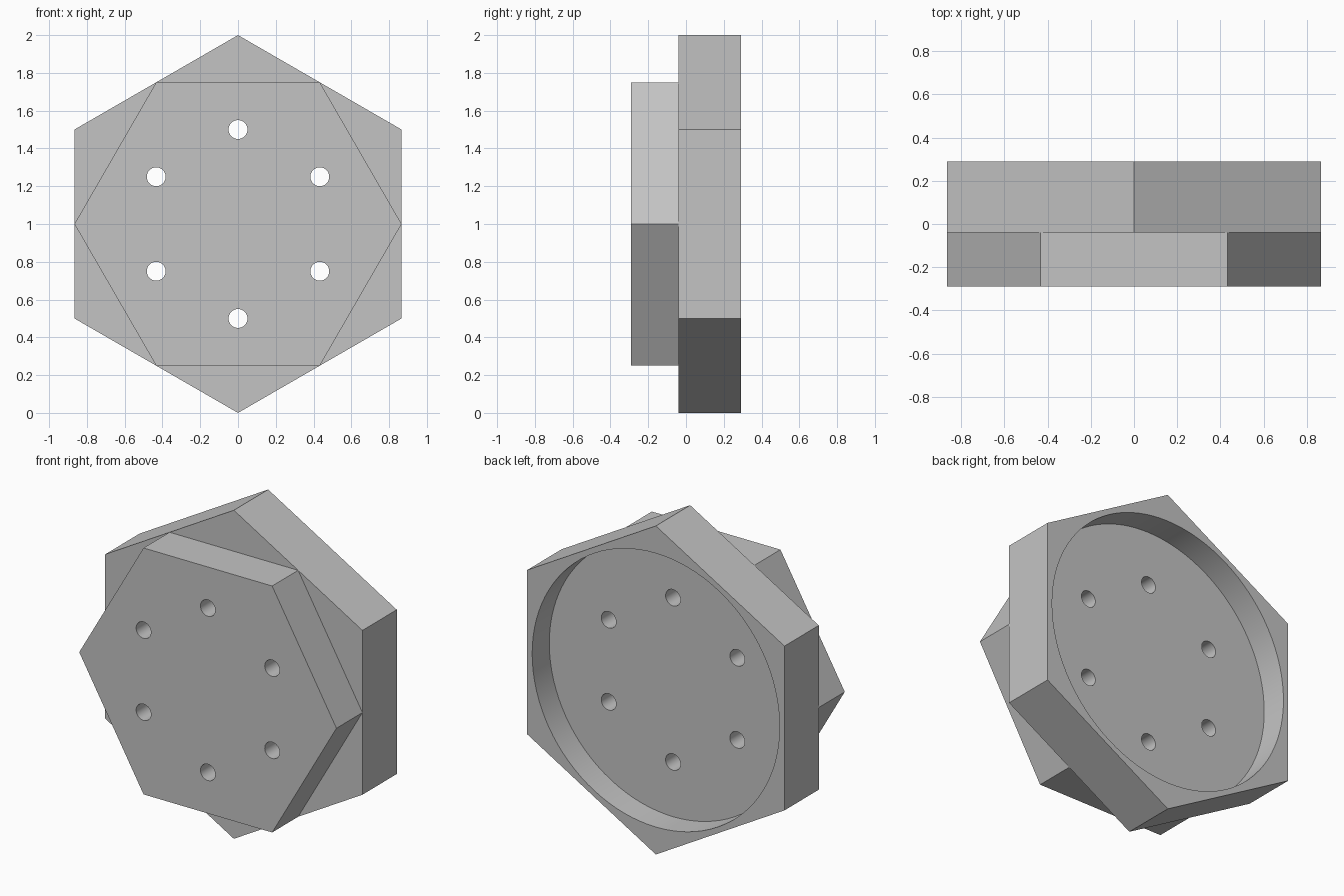
import bpy
import math

if "Cube" in bpy.data.objects:
    bpy.data.objects.remove(bpy.data.objects["Cube"], do_unlink=True)

FRONT, STEP, FLOOR, BACK = -0.29, -0.04, 0.125, 0.29
CENTRE_Z = 1.0

grey = bpy.data.materials.new("plain grey")
grey.use_nodes = True
colour = (0.55, 0.55, 0.55, 1)
grey.diffuse_color = colour
grey.node_tree.nodes["Principled BSDF"].inputs["Base Color"].default_value = colour


def prism(name, sides, radius, y0, y1, spin=0, x=0, z=CENTRE_Z):
    """Upright prism whose axis runs front to back."""
    bpy.ops.mesh.primitive_cylinder_add(
        vertices=sides, radius=radius, depth=y1 - y0,
        location=(x, (y0 + y1) / 2, z),
        rotation=(math.radians(90), math.radians(spin), 0))
    obj = bpy.context.object
    obj.name = name
    obj.data.materials.append(grey)
    return obj


def cut(target, cutters):
    """Subtract each cutter from the target."""
    bpy.context.view_layer.update()
    bpy.context.view_layer.objects.active = target
    for cutter in cutters:
        mod = target.modifiers.new("cut", "BOOLEAN")
        mod.operation = "DIFFERENCE"
        mod.solver = "EXACT"
        mod.object = cutter
        bpy.ops.object.modifier_apply(modifier=mod.name)


# Two stacked hexagonal plates, the front one turned by half a side
back_plate = prism("back_plate", 6, 1, STEP, BACK)
front_plate = prism("front_plate", 6, math.cos(math.radians(30)), FRONT, STEP, spin=30)

# Round recess in the back and a ring of six bolt holes
recess = prism("recess_cutter", 96, 0.833, FLOOR, BACK + 0.1)
holes = []
for i in range(6):
    a = math.radians(90 + 60 * i)
    holes.append(prism("hole_cutter", 32, 0.05, FRONT - 0.1, BACK + 0.1,
                       x=0.5 * math.cos(a), z=CENTRE_Z + 0.5 * math.sin(a)))

cut(back_plate, [recess] + holes)
cut(front_plate, holes)

for cutter in [recess] + holes:
    bpy.data.objects.remove(cutter, do_unlink=True)

# Smooth round walls, sharp corners
bpy.ops.object.select_all(action="DESELECT")
for plate in (back_plate, front_plate):
    plate.select_set(True)
bpy.context.view_layer.objects.active = back_plate
bpy.ops.object.shade_smooth_by_angle(angle=math.radians(30))
